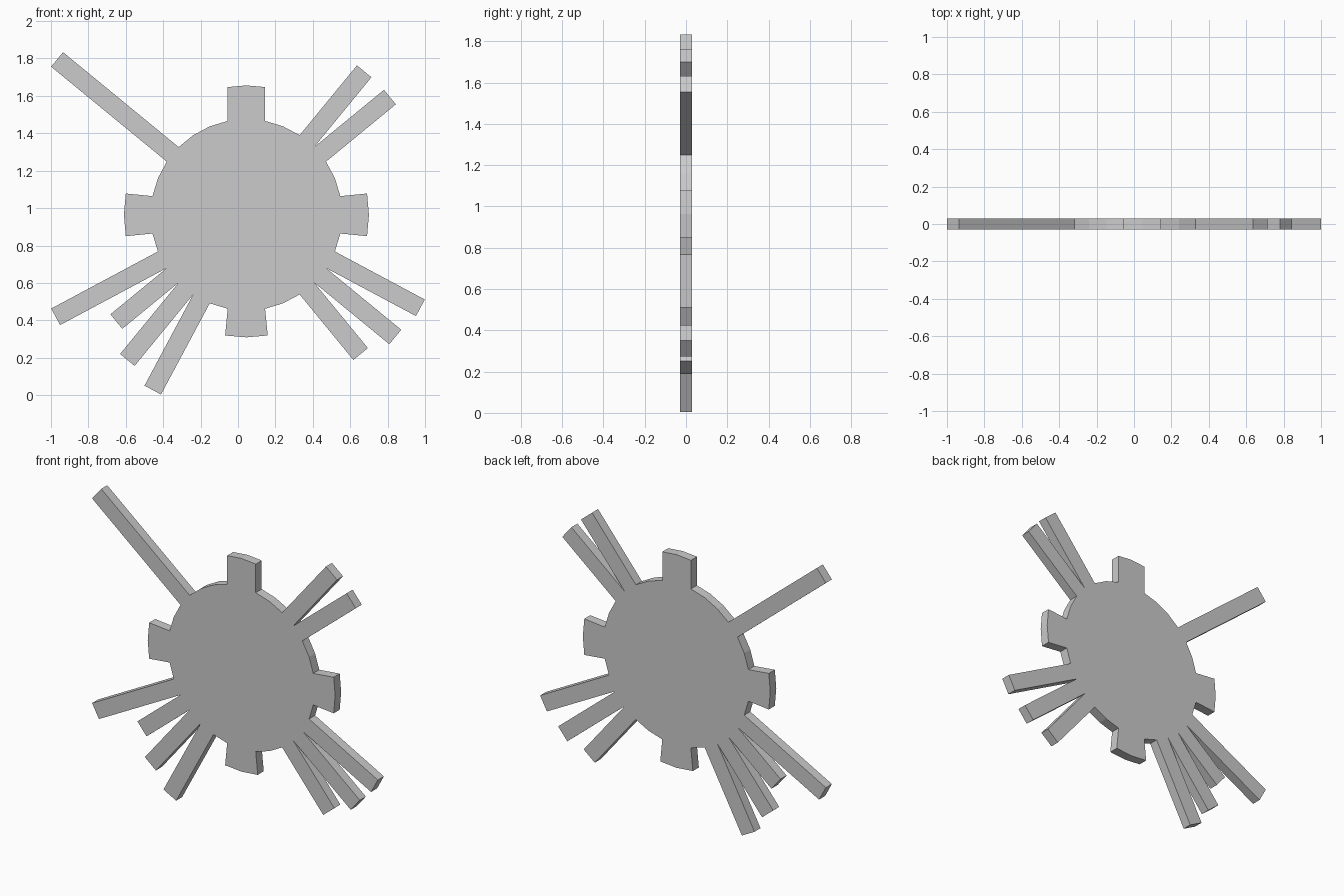
import bpy, bmesh
from math import cos, sin, radians

if "Cube" in bpy.data.objects:
    bpy.data.objects.remove(bpy.data.objects["Cube"])

SIDES, R = 32, 0.512          # disc facets and radius
CX, CZ, HALF = 0.045, 0.964   , 0.03
STEP = 360 / SIDES

# Spokes: facet index (between rim points i and i+1) -> length
SPOKES = {3: 0.483, 4: 0.483, 12: 0.80, 18: 0.647, 19: 0.39,
          20: 0.494, 21: 0.553, 27: 0.453, 28: 0.52, 29: 0.545}
# Tabs: rim point at the middle -> (corner distance, corner half width, mid distance)
TABS = {0: (0.645, 0.114, 0.655), 8: (0.683, 0.10, 0.692),
        16: (0.645, 0.114, 0.655), 24: (0.645, 0.114, 0.655)}


def rim(i):
    a = radians(i * STEP)
    return R * cos(a), R * sin(a)


def local(i, along, across):
    """Point in the frame of the ray through rim position i."""
    a = radians(i * STEP)
    return along * cos(a) - across * sin(a), along * sin(a) + across * cos(a)


# Walk once round the rim, adding spokes and tabs on the way
outline = []
for i in range(SIDES):
    if i in TABS:
        d, w, mid = TABS[i]
        outline += [local(i, d, -w), local(i, mid, 0), local(i, d, w)]
    else:
        outline.append(rim(i))
    if i in SPOKES:
        dx, dz = local(i + 0.5, SPOKES[i], 0)
        for x, z in (rim(i), rim(i + 1)):
            outline.append((x + dx, z + dz))

# Extrude the profile into a flat plate
bm = bmesh.new()
face = bm.faces.new([bm.verts.new((CX + x, -HALF, CZ + z)) for x, z in outline])
ext = bmesh.ops.extrude_face_region(bm, geom=[face], use_keep_orig=True)
verts = [v for v in ext["geom"] if isinstance(v, bmesh.types.BMVert)]
bmesh.ops.translate(bm, verts=verts, vec=(0, 2 * HALF, 0))
bmesh.ops.recalc_face_normals(bm, faces=bm.faces)
mesh = bpy.data.meshes.new("spoked_disc")
bm.to_mesh(mesh)
bm.free()
bpy.context.collection.objects.link(bpy.data.objects.new("spoked_disc", mesh))
